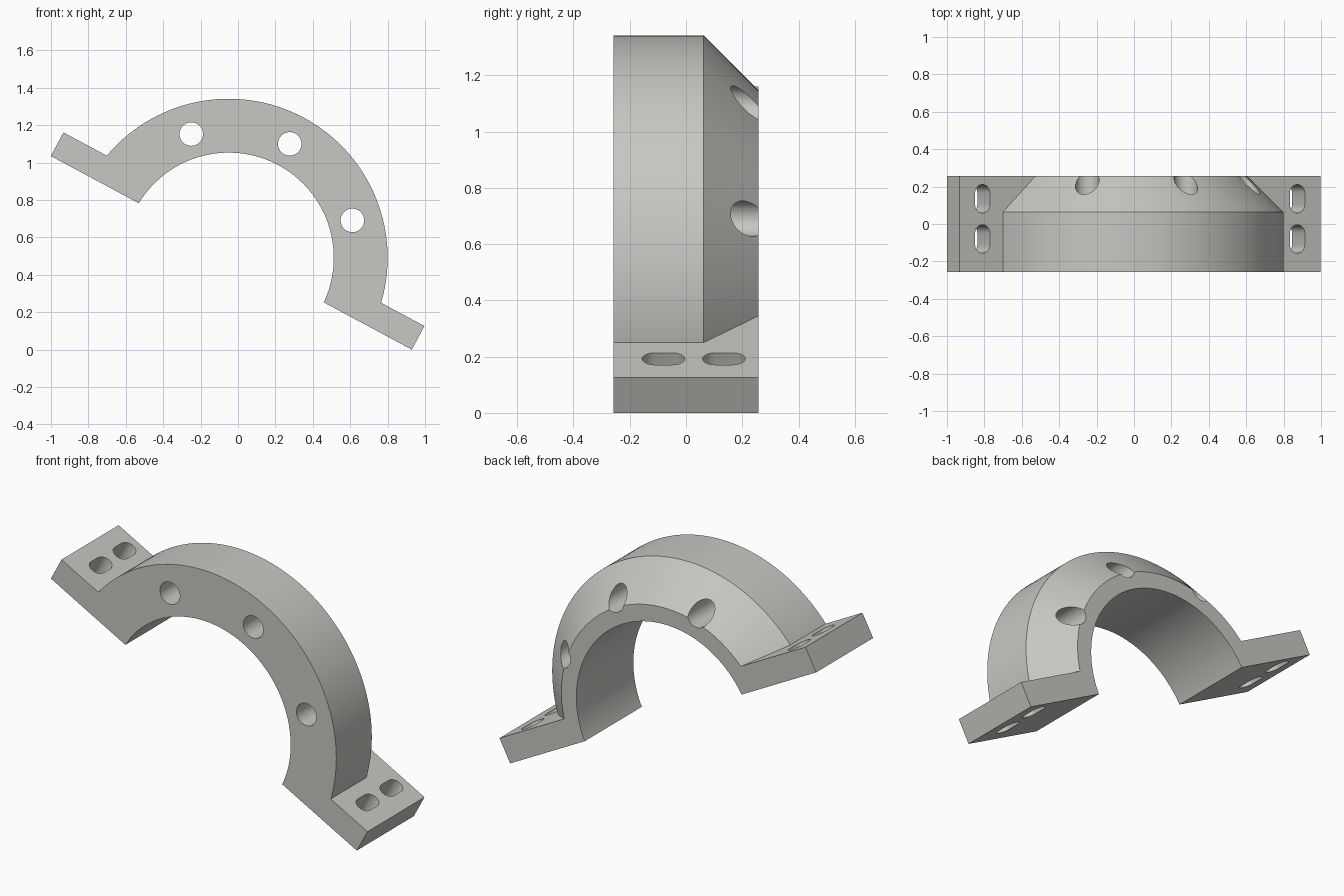
import bpy, bmesh, math
from mathutils import Matrix, Vector

if "Cube" in bpy.data.objects:
    bpy.data.objects.remove(bpy.data.objects["Cube"])

SEG = 144
HALF = 0.257                      # half depth along y
CUT, TOP, LENGTH = 0.03, 0.173, 1.095   # flange underside, top and half length

grey = bpy.data.materials.new("machined grey")
grey.diffuse_color = (0.57, 0.57, 0.54, 1)
grey.use_nodes = True
grey.node_tree.nodes["Principled BSDF"].inputs["Base Color"].default_value = grey.diffuse_color


def make(name, bm):
    bmesh.ops.recalc_face_normals(bm, faces=bm.faces)
    me = bpy.data.meshes.new(name)
    bm.to_mesh(me)
    bm.free()
    me.materials.append(grey)
    ob = bpy.data.objects.new(name, me)
    bpy.context.collection.objects.link(ob)
    return ob


def loft(bm, loops):
    """Closed solid through matching loops of points."""
    rows = [[bm.verts.new(p) for p in loop] for loop in loops]
    n = len(rows[0])
    for a, b in zip(rows, rows[1:]):
        for i in range(n):
            j = (i + 1) % n
            bm.faces.new((a[i], a[j], b[j], b[i]))
    bm.faces.new(rows[0])
    bm.faces.new(rows[-1])


def circle(r, y, seg=SEG, cx=0, cz=0):
    return [(cx + r * math.cos(2 * math.pi * i / seg), y,
             cz + r * math.sin(2 * math.pi * i / seg)) for i in range(seg)]


def box(name, lo, hi):
    bm = bmesh.new()
    loft(bm, [[(lo[0], lo[1], z), (hi[0], lo[1], z), (hi[0], hi[1], z), (lo[0], hi[1], z)]
              for z in (lo[2], hi[2])])
    return make(name, bm)


def boolean(target, cutter, op):
    cutter.hide_render = True
    mod = target.modifiers.new(op, 'BOOLEAN')
    mod.operation, mod.solver, mod.object = op, 'EXACT', cutter
    bpy.context.view_layer.objects.active = target
    bpy.ops.object.modifier_apply(modifier=mod.name)
    bpy.data.objects.remove(cutter)


# Arched body with a chamfered back rim
bm = bmesh.new()
loft(bm, [circle(0.85, -HALF), circle(0.85, 0.063), circle(0.656, HALF)])
clamp = make("clamp_half", bm)

# Mounting flanges on both sides
boolean(clamp, box("flange", (-LENGTH, -HALF, -0.1), (LENGTH, HALF, TOP)), 'UNION')

# Flat split face
boolean(clamp, box("split_cutter", (-2, -1, -2), (2, 1, CUT)), 'DIFFERENCE')

# Central bore
bm = bmesh.new()
loft(bm, [circle(0.562, -1), circle(0.562, 1)])
boolean(clamp, make("bore_cutter", bm), 'DIFFERENCE')

# Three bolt holes through the arch
bm = bmesh.new()
for deg in (45, 90, 135):
    a = math.radians(deg)
    cx, cz = 0.691 * math.cos(a), 0.691 * math.sin(a)
    loft(bm, [circle(0.063, y, 40, cx, cz) for y in (-1, 1)])
boolean(clamp, make("bolt_hole_cutter", bm), 'DIFFERENCE')

# Two rounded slots through each flange
bm = bmesh.new()
for side in (-1, 1):
    for cy in (-0.08, 0.135):
        outline = []
        for i in range(26):
            end = 1 if i < 13 else -1
            a = math.pi * ((i % 13) / 12 + (0 if end > 0 else 1))
            outline.append((side * 0.955 + 0.045 * math.cos(a),
                            cy + end * 0.031 + 0.045 * math.sin(a)))
        loft(bm, [[(x, y, z) for x, y in outline] for z in (-0.2, 0.4)])
boolean(clamp, make("slot_cutter", bm), 'DIFFERENCE')

# Tilt the part and set it on the ground
clamp.data.transform(Matrix.Translation(Vector((-0.05, 0, 0.495)))
                     @ Matrix.Rotation(math.radians(28.2), 4, 'Y'))
low = min(v.co.z for v in clamp.data.vertices)
clamp.data.transform(Matrix.Translation(Vector((0, 0, -low))))

bpy.ops.object.select_all(action='DESELECT')
clamp.select_set(True)
bpy.context.view_layer.objects.active = clamp
bpy.ops.object.shade_smooth_by_angle(angle=math.radians(30))
